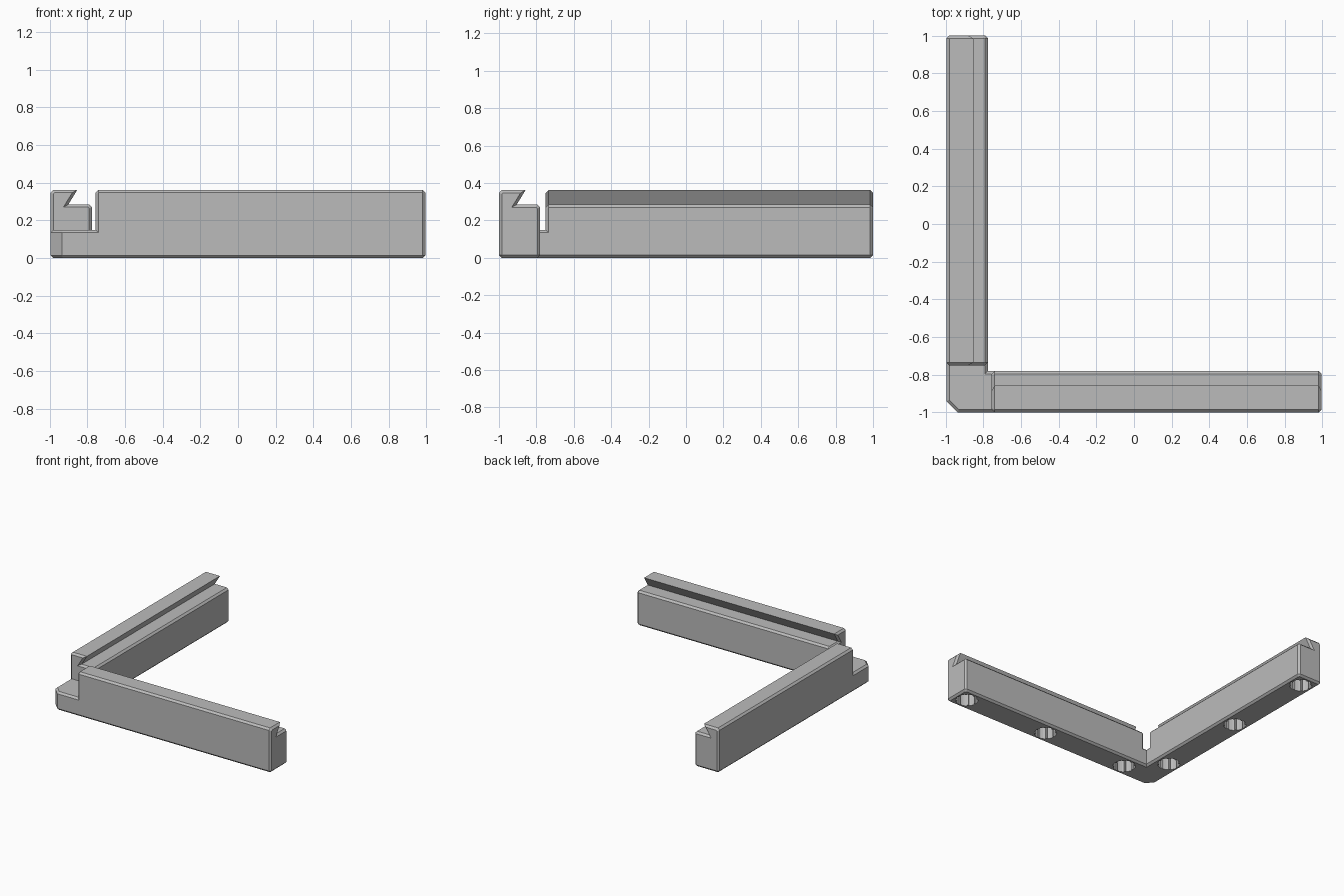
import bpy
import bmesh
from math import cos, sin, pi
from mathutils import Vector

cube = bpy.data.objects.get("Cube")
if cube:
    bpy.data.objects.remove(cube, do_unlink=True)

XO, YO = 0.995, 1.0      # half extents
W, H = 0.22, 0.362       # rail width and height
B = 0.015                # edge chamfer
CORNER_TOP = 0.15

grey = bpy.data.materials.new("matte grey")
grey.use_nodes = True
colour = (0.5, 0.5, 0.5, 1)
grey.diffuse_color = colour
grey.node_tree.nodes["Principled BSDF"].inputs["Base Color"].default_value = colour


def inset(poly, d):
    """Move every side of a counter-clockwise outline inward by d."""
    pts = [Vector(p) for p in poly]
    out = []
    for i, p in enumerate(pts):
        a = (p - pts[i - 1]).normalized()
        b = (pts[(i + 1) % len(pts)] - p).normalized()
        na, nb = Vector((-a.y, a.x)), Vector((-b.y, b.x))
        out.append(p + (na + nb) * d / (1 + na.dot(nb)))
    return out


def loft(name, rings):
    """Skin a closed solid through matching rings of 3D points."""
    bm = bmesh.new()
    loops = [[bm.verts.new(p) for p in ring] for ring in rings]
    n = len(loops[0])
    for lo, hi in zip(loops, loops[1:]):
        for i in range(n):
            j = (i + 1) % n
            bm.faces.new((lo[i], lo[j], hi[j], hi[i]))
    bm.faces.new(loops[0])
    bm.faces.new(loops[-1])
    bmesh.ops.recalc_face_normals(bm, faces=bm.faces)
    mesh = bpy.data.meshes.new(name)
    bm.to_mesh(mesh)
    bm.free()
    mesh.materials.append(grey)
    obj = bpy.data.objects.new(name, mesh)
    bpy.context.collection.objects.link(obj)
    return obj


# Rail section with dovetail groove: distance from outer wall, height
section = [(0, 0.12), (W, 0.12), (W, 0.27), (W - B, 0.285), (0.095, 0.285),
           (0.142, H), (B, H), (0, H - B)]


def rail(name, start, end, place):
    small = inset(section, B)
    stations = [(start, small), (start + B, section), (end - B, section), (end, small)]
    return loft(name, [[place(t, u, z) for u, z in ring] for t, ring in stations])


rail("front_rail", -0.755, XO, lambda t, u, z: (t, u - YO, z))
rail("side_rail", -0.75, YO, lambda t, u, z: (u - XO, t, z))

# L-shaped base with clipped outer corner and chamfered top and bottom
CUT = 0.06
outline = [(CUT - XO, -YO), (XO - B, -YO), (XO, B - YO), (XO, W - B - YO),
           (XO - B, W - YO), (W - XO, W - YO), (W - XO, YO - B),
           (W - B - XO, YO), (B - XO, YO), (-XO, YO - B), (-XO, CUT - YO)]
small = inset(outline, B)
levels = [(small, 0), (outline, B), (outline, CORNER_TOP - B), (small, CORNER_TOP)]
base = loft("corner_base", [[(x, y, z) for x, y in ring] for ring, z in levels])


# Ribbed round sockets in the underside
def socket(name, cx, cy, radius=0.085, rib=0.01, ribs=8):
    ring = []
    for k in range(ribs):
        a = 2 * pi * k / ribs
        for da, r in ((-0.09, radius), (-0.06, radius - rib), (0.06, radius - rib),
                      (0.09, radius), (0.29, radius), (0.49, radius)):
            ring.append((cx + r * cos(a + da), cy + r * sin(a + da)))
    return loft(name, [[(x, y, z) for x, y in ring] for z in (-0.05, 0.13)])


for t in (-0.65, 0.12, 0.89):
    for name, x, y in (("front_socket", t, W / 2 - YO), ("side_socket", W / 2 - XO, t)):
        cutter = socket(name + "_cutter", x, y)
        cutter.hide_render = True
        cutter.hide_viewport = True
        cut = base.modifiers.new(name, "BOOLEAN")
        cut.operation = "DIFFERENCE"
        cut.solver = "EXACT"
        cut.object = cutter
